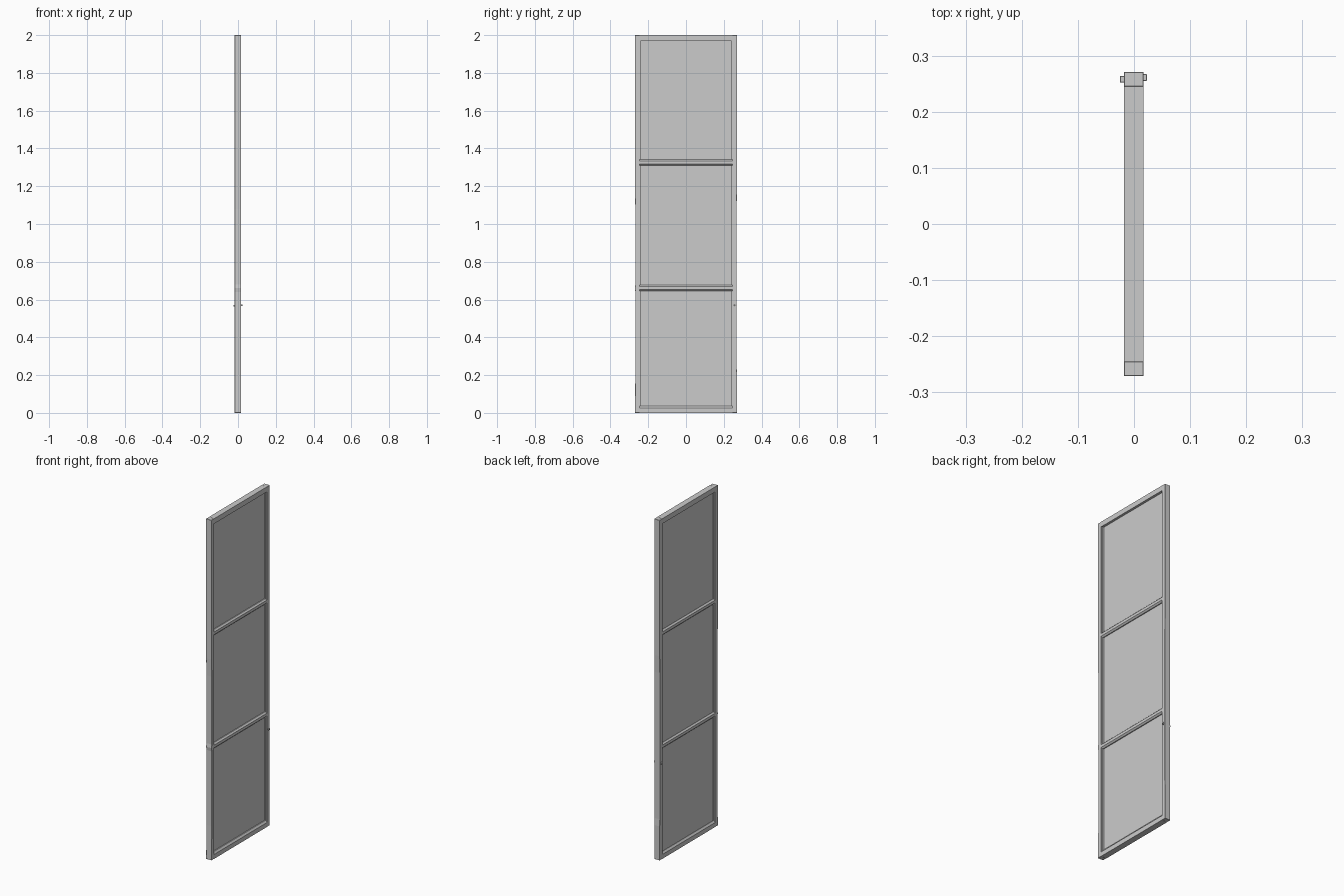
import bpy, bmesh

if "Cube" in bpy.data.objects:
    bpy.data.objects.remove(bpy.data.objects["Cube"])


def prism(name, points, axis, lo, hi, bevel=0.0):
    """Extrude a 2D outline along an axis; outline is (y,z) for x, (x,z) for y."""
    bm = bmesh.new()

    def place(p, t):
        return (t, p[0], p[1]) if axis == 'x' else (p[0], t, p[1])

    a = [bm.verts.new(place(p, lo)) for p in points]
    b = [bm.verts.new(place(p, hi)) for p in points]
    bm.faces.new(a)
    bm.faces.new(b[::-1])
    n = len(points)
    for i in range(n):
        j = (i + 1) % n
        bm.faces.new((a[i], b[i], b[j], a[j]))
    bmesh.ops.recalc_face_normals(bm, faces=bm.faces[:])
    mesh = bpy.data.meshes.new(name)
    bm.to_mesh(mesh)
    bm.free()
    obj = bpy.data.objects.new(name, mesh)
    bpy.context.collection.objects.link(obj)
    if bevel:
        mod = obj.modifiers.new("edge_chamfer", 'BEVEL')
        mod.width = bevel
        mod.segments = 1
    return obj


def rect(u0, u1, v0, v1):
    return [(u0, v0), (u1, v0), (u1, v1), (u0, v1)]


def octagon(x0, x1, z0, z1, c):
    return [(x0 + c, z0), (x1 - c, z0), (x1, z0 + c), (x1, z1 - c),
            (x1 - c, z1), (x0 + c, z1), (x0, z1 - c), (x0, z0 + c)]


X0, X1, IN, OUT = -0.018, 0.017, 0.245, 0.271

# Upright stiles with the slightly worn outer edges
prism("left_stile", [(-OUT, 0), (-IN, 0), (-IN, 2), (-OUT, 2), (-OUT, 1.18),
                     (-0.268, 1.08), (-0.268, 0.68), (-OUT, 0.66),
                     (-0.268, 0.64), (-0.268, 0.2)], 'x', X0, X1, 0.001)
prism("right_stile", [(IN, 0), (OUT, 0), (OUT, 0.2), (0.268, 0.24),
                      (0.268, 0.6), (0.268, 1.1), (OUT, 1.2), (OUT, 2),
                      (IN, 2)], 'x', X0, X1, 0.001)

# Top and bottom rails
prism("top_rail", rect(X0, X1, 1.97, 2.0), 'y', -IN, IN)
prism("bottom_rail", [(X0, 0), (X1, 0), (X1, 0.026), (X1 - 0.008, 0.037),
                      (X0 + 0.008, 0.037), (X0, 0.026)], 'y', -IN, IN)

# Middle rails with chamfered edges
for i, z in enumerate((0.66, 1.325)):
    prism(f"middle_rail_{i + 1}",
          octagon(X0 + 0.001, X1 - 0.001, z - 0.016, z + 0.016, 0.008),
          'y', -0.255, 0.255)

# Thin recessed panels and the narrow beads around them
PX0, PX1, B = -0.008, 0.003, 0.005
for i, (z0, z1) in enumerate(((0.037, 0.644), (0.676, 1.309), (1.341, 1.97))):
    prism(f"panel_{i + 1}", rect(-IN, IN, z0, z1), 'x', PX0, PX1)
    for side, s in (("left", -1), ("right", 1)):
        y0, y1 = sorted((s * IN, s * (IN - B)))
        prism(f"bead_{side}_{i + 1}", rect(y0, y1, z0, z1), 'x',
              X0 + 0.006, X1 - 0.006)

# Small catch pins near the right edge
prism("back_pin", rect(0.252, 0.264, 0.563, 0.572), 'x', -0.025, X0 + 0.002, 0.001)
prism("front_pin", rect(0.255, 0.267, 0.565, 0.574), 'x', X1 - 0.002, 0.023, 0.001)
